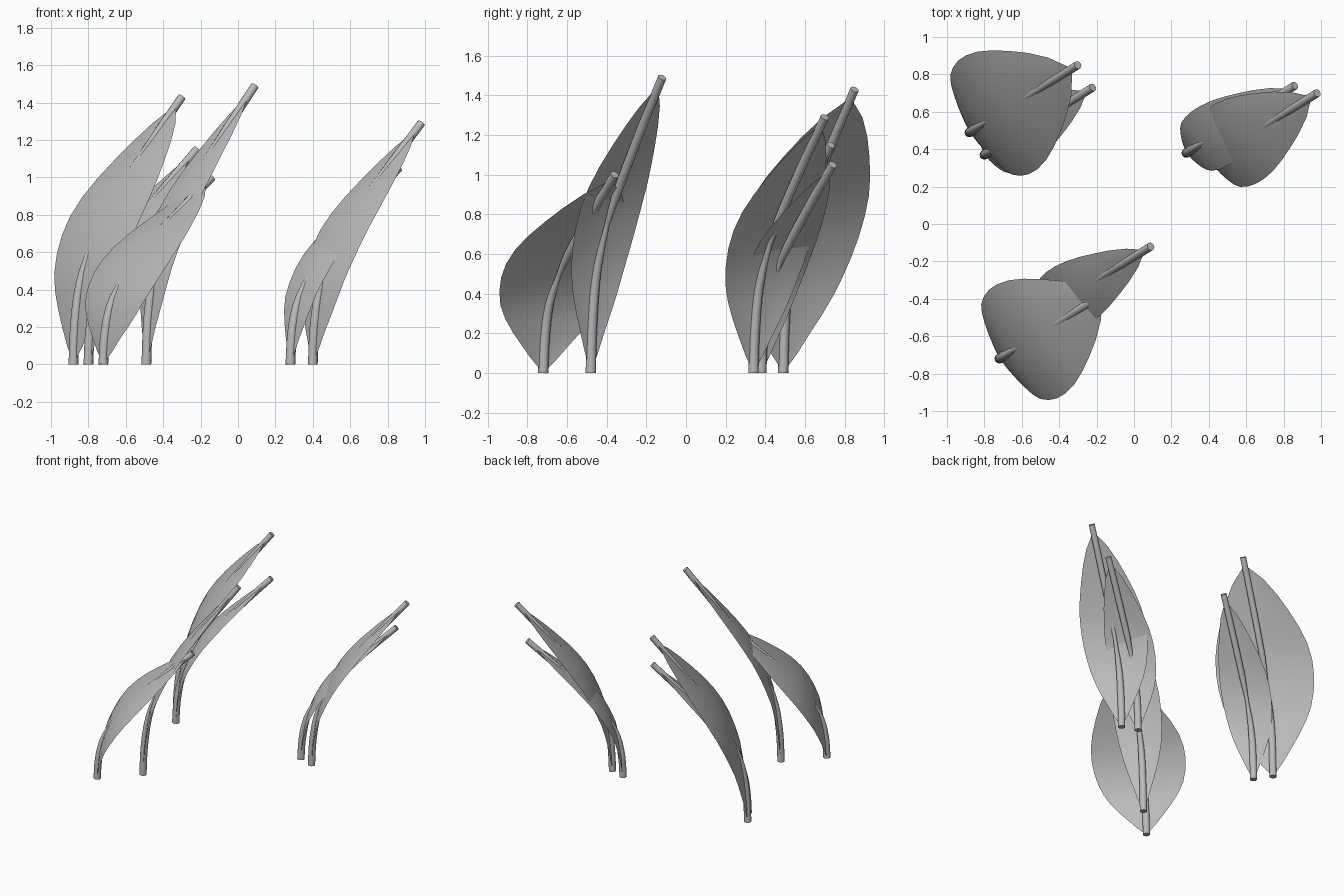
import bpy, bmesh, math
from mathutils import Vector

old = bpy.data.objects.get("Cube")
if old:
    bpy.data.objects.remove(old, do_unlink=True)

grey = bpy.data.materials.new("soft_grey")
grey.use_nodes = True
grey.diffuse_color = (0.5, 0.5, 0.5, 1)
grey.node_tree.nodes["Principled BSDF"].inputs["Base Color"].default_value = (0.5, 0.5, 0.5, 1)

LEAN = Vector((0.58, 0.36, 0))                 # how far every leaf leans over
SIDE = Vector((-0.53, 0.85, 0))                # across the blade
# (height, value) profiles shared by all leaves
BEND = [(0, 0), (.15, .015), (.3, .06), (.4, .13), (.56, .3), (.82, .7), (1, 1)]
WIDTH = [(0, 0), (.07, .22), (.15, .43), (.26, .71), (.39, .92), (.53, 1),
         (.65, .92), (.8, .62), (.9, .33), (.97, 0)]
GIRTH = [(0, .026), (.25, .025), (.4, .019), (.5, .013), (.6, .022), (1, .022)]
LIFT = [(0, 0), (.25, 0), (.45, .016), (.65, .024), (.85, .012), (1, 0)]


def sample(profile, t):
    """Smoothly read a profile at height t (Hermite through the points)."""
    n = len(profile)
    i = max(k for k in range(n - 1) if profile[k][0] <= t or k == 0)

    def slope(k):
        a, b = profile[max(k - 1, 0)], profile[min(k + 1, n - 1)]
        return (b[1] - a[1]) / (b[0] - a[0])
    (x0, y0), (x1, y1) = profile[i], profile[i + 1]
    h = x1 - x0
    f = (t - x0) / h
    return ((2*f**3 - 3*f*f + 1) * y0 + (f**3 - 2*f*f + f) * h * slope(i)
            + (3*f*f - 2*f**3) * y1 + (f**3 - f*f) * h * slope(i + 1))


def spine(base, height, t):
    return base + LEAN * sample(BEND, t) + Vector((0, 0, height * t))


def frame(base, height, t):
    """Tangent and upward normal of the leaning spine."""
    a, b = max(t - .02, 0), min(t + .02, 1)
    tangent = (spine(base, height, b) - spine(base, height, a)).normalized()
    return tangent, SIDE.cross(tangent).normalized()


def finish(name, bm):
    bmesh.ops.remove_doubles(bm, verts=bm.verts, dist=1e-5)
    mesh = bpy.data.meshes.new(name)
    bm.to_mesh(mesh)
    bm.free()
    mesh.materials.append(grey)
    obj = bpy.data.objects.new(name, mesh)
    bpy.context.collection.objects.link(obj)
    bpy.ops.object.select_all(action='DESELECT')
    obj.select_set(True)
    bpy.context.view_layer.objects.active = obj
    bpy.ops.object.shade_smooth_by_angle(angle=math.radians(40))


def skin(bm, rows, closed):
    """Join neighbouring rows of points with quads."""
    rows = [[bm.verts.new(p) for p in row] for row in rows]
    for low, high in zip(rows, rows[1:]):
        for k in range(len(low) - (not closed)):
            j = (k + 1) % len(low)
            bm.faces.new((low[k], low[j], high[j], high[k]))
    return rows


def stem(name, base, height, sides=12, steps=20):
    bm = bmesh.new()
    rings = []
    for i in range(steps + 1):
        t = i / steps
        centre = spine(base, height, t)
        up = frame(base, height, t)[1]
        r = sample(GIRTH, t)
        turn = [math.tau * k / sides for k in range(sides)]
        rings.append([centre + r * (SIDE * math.cos(a) + up * math.sin(a)) for a in turn])
    rings = skin(bm, rings, True)
    bm.faces.new(rings[0][::-1])
    bm.faces.new(rings[-1])
    bmesh.ops.recalc_face_normals(bm, faces=bm.faces)
    finish(name, bm)


def blade(name, base, height, half, columns=8):
    bm = bmesh.new()
    rows = []
    for i in range(15):
        t = .97 * i / 14
        up = frame(base, height, t)[1]
        # keep the lifted side on the outer, convex face
        if up.z < 0 or up.x > 0:
            up = -up
        w = half * max(sample(WIDTH, t), 0)
        mid = spine(base, height, t) + up * sample(LIFT, t)
        row = []
        for k in range(columns + 1):
            c = 2 * k / columns - 1
            row.append(mid + SIDE * (w * c) - up * (.07 * w * c * c))
        rows.append(row)
    skin(bm, rows, False)
    bmesh.ops.dissolve_degenerate(bm, dist=1e-5, edges=bm.edges)
    finish(name, bm)


# Leaves: base x, base y, height, half width
LEAVES = {
    "back_tall": (-.88, .49, 1.43, .36),
    "back_short": (-.80, .37, 1.15, .18),
    "front_tall": (-.49, -.48, 1.49, .18),
    "front_broad": (-.72, -.72, 1.0, .345),
    "side_tall": (.40, .34, 1.29, .24),
    "side_short": (.28, .38, 1.05, .175),
}
for label, (x, y, height, half) in LEAVES.items():
    root = Vector((x, y, 0))
    stem(label + "_stem", root, height)
    blade(label + "_blade", root, height, half)
